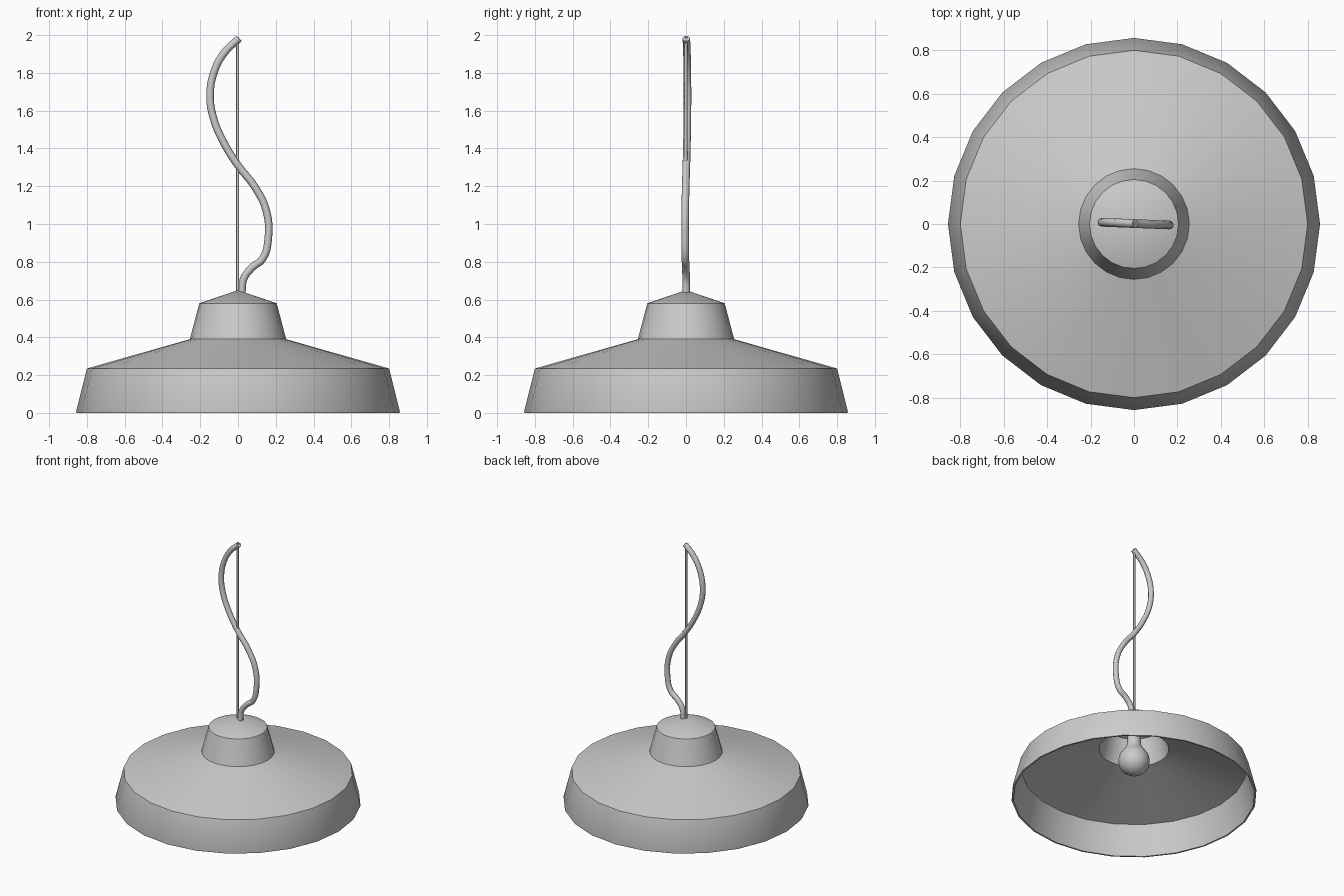
import bpy
import bmesh
from math import radians
from mathutils import Matrix, Vector

cube = bpy.data.objects.get("Cube")
if cube:
    bpy.data.objects.remove(cube, do_unlink=True)

grey = bpy.data.materials.new("light_grey")
grey.use_nodes = True
colour = (0.6, 0.6, 0.6, 1)
grey.diffuse_color = colour
grey.node_tree.nodes["Principled BSDF"].inputs["Base Color"].default_value = colour


def finish(obj, angle=30):
    obj.data.materials.append(grey)
    bpy.ops.object.select_all(action="DESELECT")
    obj.select_set(True)
    bpy.context.view_layer.objects.active = obj
    bpy.ops.object.shade_smooth_by_angle(angle=radians(angle))


def lathe(name, profile, sides, angle=30):
    """Turn an (r, z) profile around the vertical axis."""
    bm = bmesh.new()
    verts = [bm.verts.new((r, 0, z)) for r, z in profile]
    edges = [bm.edges.new(pair) for pair in zip(verts, verts[1:])]
    bmesh.ops.spin(bm, geom=verts + edges, axis=(0, 0, 1), cent=(0, 0, 0),
                   angle=radians(360), steps=sides, use_merge=True)
    bmesh.ops.remove_doubles(bm, verts=bm.verts, dist=0.0005)
    bmesh.ops.recalc_face_normals(bm, faces=bm.faces)
    mesh = bpy.data.meshes.new(name)
    bm.to_mesh(mesh)
    bm.free()
    obj = bpy.data.objects.new(name, mesh)
    bpy.context.collection.objects.link(obj)
    finish(obj, angle)
    return obj


# Thin stepped shade, outside surface then back along the inside
outer = [(0, 0.65), (0.205, 0.58), (0.255, 0.39), (0.8, 0.235), (0.857, 0.008)]
inner = [(0.843, 0.0), (0.787, 0.224), (0.244, 0.378), (0.194, 0.57), (0, 0.636)]
lathe("lamp_shade", outer + [(0.855, 0)] + inner, 24)

# Bulb with its neck reaching up into the shade
lathe("bulb", [(0, 0.175), (0.04, 0.183), (0.078, 0.207), (0.103, 0.243),
               (0.11, 0.285), (0.102, 0.325), (0.08, 0.358), (0.058, 0.388),
               (0.048, 0.42), (0.046, 0.5), (0.046, 0.61), (0, 0.61)], 24, 50)

# Straight suspension wire
wire = lathe("suspension_wire", [(0, 0.64), (0.008, 0.64), (0.008, 1.99), (0, 1.99)], 8, 50)
wire.location.x = -0.002

# Slack power cord winding around the wire
path = [(0.02, 0.635), (0.03, 0.71), (0.075, 0.77), (0.13, 0.815),
        (0.16, 0.92), (0.15, 1.07), (0.09, 1.195), (0, 1.31), (-0.075, 1.43),
        (-0.13, 1.56), (-0.148, 1.68), (-0.125, 1.81), (-0.07, 1.91), (0.006, 1.982)]
curve = bpy.data.curves.new("power_cord", "CURVE")
curve.dimensions = "3D"
curve.bevel_depth = 0.02
curve.bevel_resolution = 2
curve.use_fill_caps = True
curve.resolution_u = 4
spline = curve.splines.new("BEZIER")
spline.bezier_points.add(len(path) - 1)
for point, (x, z) in zip(spline.bezier_points, path):
    point.co = (x, 0.002 - 0.04 * x, z)
    point.handle_left_type = point.handle_right_type = "AUTO"
cord = bpy.data.objects.new("power_cord", curve)
bpy.context.collection.objects.link(cord)
bpy.ops.object.select_all(action="DESELECT")
cord.select_set(True)
bpy.context.view_layer.objects.active = cord
bpy.ops.object.convert(target="MESH")
finish(bpy.context.view_layer.objects.active, 50)
